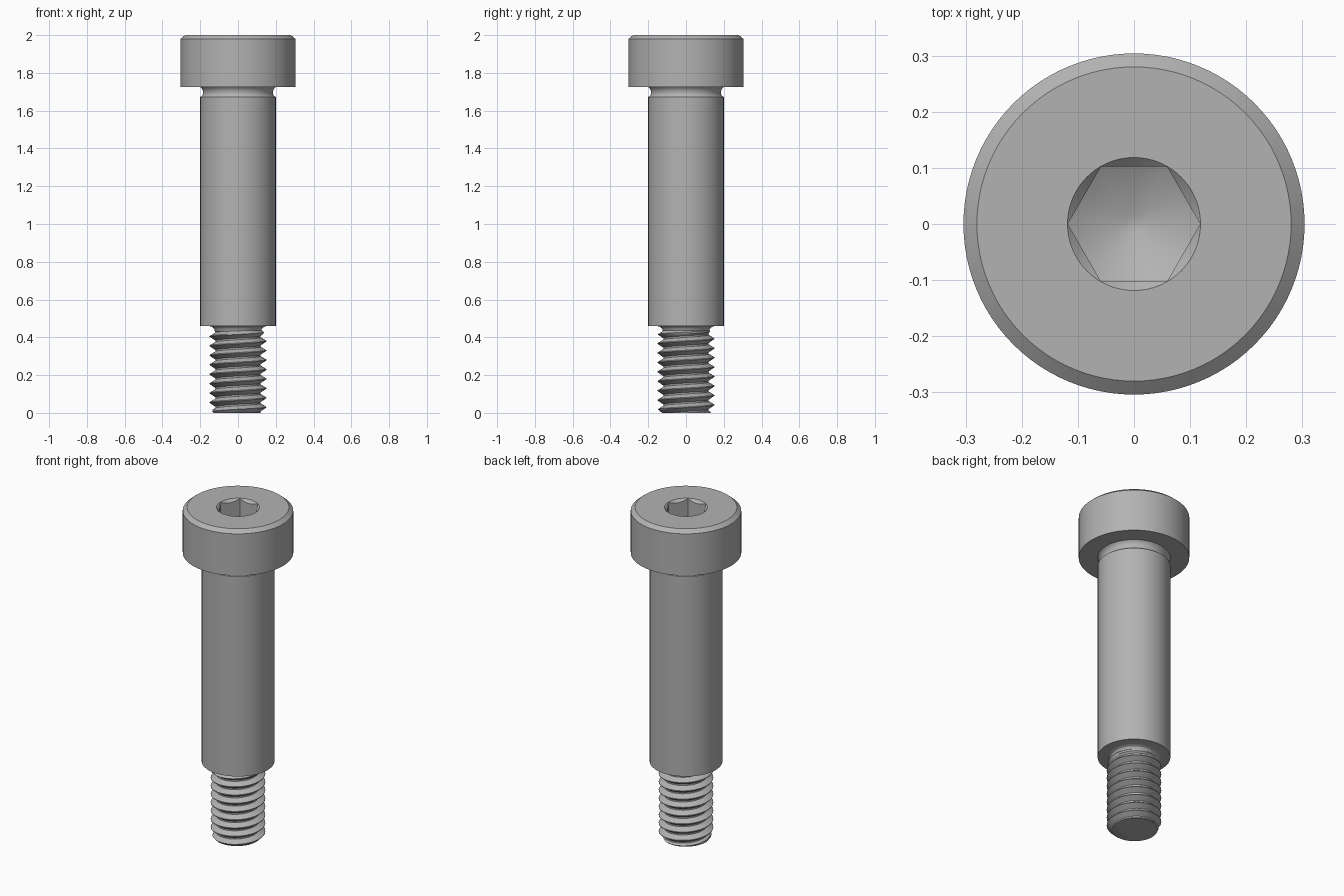
import bpy, bmesh
from math import sin, cos, pi, radians

cube = bpy.data.objects.get("Cube")
if cube:
    bpy.data.objects.remove(cube)

SEGMENTS = 96
STEEL = (0.45, 0.45, 0.45, 1)

steel = bpy.data.materials.new("grey steel")
steel.use_nodes = True
steel.diffuse_color = STEEL
steel.node_tree.nodes["Principled BSDF"].inputs["Base Color"].default_value = STEEL


def finish(bm, name, angle=30):
    bmesh.ops.recalc_face_normals(bm, faces=bm.faces)
    mesh = bpy.data.meshes.new(name)
    bm.to_mesh(mesh)
    bm.free()
    obj = bpy.data.objects.new(name, mesh)
    bpy.context.collection.objects.link(obj)
    mesh.materials.append(steel)
    bpy.ops.object.select_all(action='DESELECT')
    obj.select_set(True)
    bpy.context.view_layer.objects.active = obj
    bpy.ops.object.shade_smooth_by_angle(angle=radians(angle))
    return obj


def skin(bm, rings):
    """Join neighbouring closed rings with quads."""
    for a, b in zip(rings, rings[1:]):
        for i in range(SEGMENTS):
            j = (i + 1) % SEGMENTS
            bm.faces.new((a[i], a[j], b[j], b[i]))


def ring(bm, shape):
    """Ring of vertices; shape(angle) gives radius and height."""
    verts = []
    for i in range(SEGMENTS):
        a = 2 * pi * i / SEGMENTS
        r, z = shape(a)
        verts.append(bm.verts.new((r * cos(a), r * sin(a), z)))
    return verts


def circle(r, z):
    return lambda a: (r, z)


# Hexagonal socket: flat walls, countersunk mouth and drilled conical floor
HEX_CORNER = 0.118
HEX_FLAT = HEX_CORNER * cos(pi / 6)


def hex_radius(a):
    return HEX_FLAT / cos(a % (pi / 3) - pi / 6)


def socket_mouth(a):
    r = hex_radius(a)
    return r, 2.0 - (HEX_CORNER + 0.0005 - r)


def socket_floor(a):
    r = hex_radius(a)
    return r, 1.81 + 0.55 * r


# Head, neck and shoulder as one turned body
outline = [(0.11, 0.425), (0.122, 0.43), (0.125, 0.442), (0.132, 0.452), (0.145, 0.458),
           (0.15, 0.459), (0.2, 0.459), (0.2, 1.672), (0.191, 1.678), (0.186, 1.686),
           (0.185, 1.695), (0.187, 1.708), (0.192, 1.718), (0.2, 1.726),
           (0.304, 1.726), (0.304, 1.98), (0.28, 2.0), (HEX_CORNER + 0.0005, 2.0)]
bm = bmesh.new()
shapes = [circle(r, z) for r, z in outline]
shapes += [socket_mouth, socket_floor, circle(0.016, 1.819)]
rings = [ring(bm, s) for s in shapes]
skin(bm, rings)
bm.faces.new(rings[-1])
bm.faces.new(rings[0])
finish(bm, "head_and_shoulder")

# Helical thread: a V profile swept upward, trimmed at both ends
PITCH, ROOT, CREST = 0.05, 0.12, 0.15
STEPS, TURNS = 64, 12
profile = [(0.0, 0), (0.008, 0), (0.018, 0.5), (0.028, 1), (0.032, 1), (0.041, 0.5)]
bm = bmesh.new()
rows = []
for i in range(STEPS * TURNS):
    a = 2 * pi * i / STEPS
    row = []
    for dz, height in profile:
        z = -0.1 + PITCH * i / STEPS + dz
        fade = min(1, max(0, (0.445 - z) / 0.03))
        r = min(ROOT + (CREST - ROOT) * height * fade, 0.128 + max(z, 0))
        row.append(bm.verts.new((r * cos(a), r * sin(a), z)))
    rows.append(row)
for i in range(STEPS * (TURNS - 1) - 1):
    lower = rows[i] + [rows[i + STEPS][0]]
    upper = rows[i + 1] + [rows[i + 1 + STEPS][0]]
    for k in range(len(profile)):
        bm.faces.new((lower[k], upper[k], upper[k + 1], lower[k + 1]))
for height, normal in ((0.0, -1), (0.436, 1)):
    cut = bmesh.ops.bisect_plane(bm, geom=bm.verts[:] + bm.edges[:] + bm.faces[:],
                                 plane_co=(0, 0, height), plane_no=(0, 0, normal),
                                 clear_outer=True)
    rim = [e for e in cut["geom_cut"] if isinstance(e, bmesh.types.BMEdge)]
    bmesh.ops.edgeloop_fill(bm, edges=rim)
bmesh.ops.delete(bm, geom=[v for v in bm.verts if not v.link_faces], context='VERTS')
finish(bm, "threaded_end", 35)
